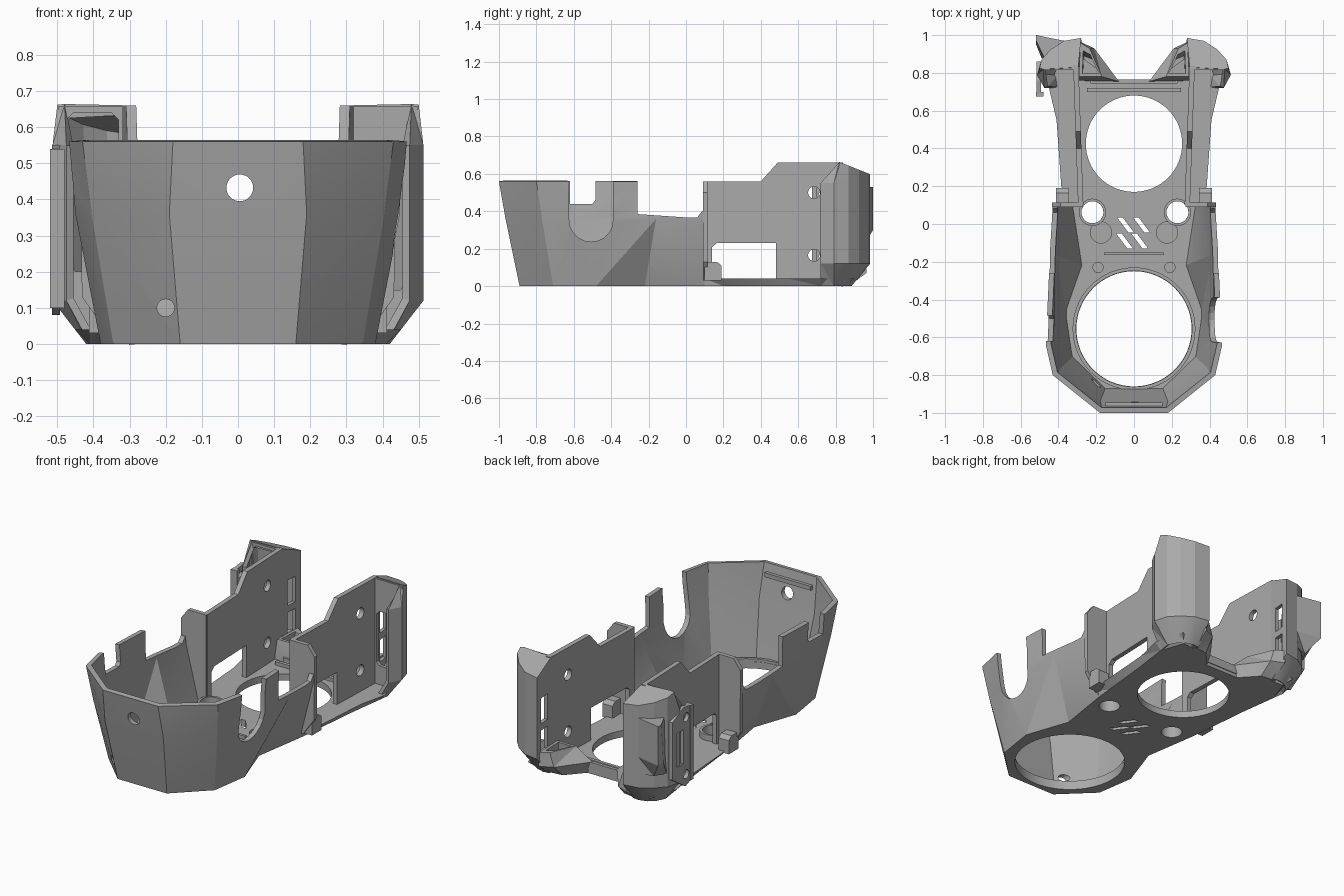
import bpy, bmesh, math

cube = bpy.data.objects.get("Cube")
if cube:
    bpy.data.objects.remove(cube, do_unlink=True)

grey = bpy.data.materials.new("plain grey plastic")
grey.use_nodes = True
colour = (0.4, 0.4, 0.4, 1)
grey.diffuse_color = colour
grey.node_tree.nodes["Principled BSDF"].inputs["Base Color"].default_value = colour


def add(name, bm, fix=True):
    if fix:
        bmesh.ops.recalc_face_normals(bm, faces=bm.faces)
    mesh = bpy.data.meshes.new(name)
    bm.to_mesh(mesh)
    bm.free()
    mesh.materials.append(grey)
    obj = bpy.data.objects.new(name, mesh)
    bpy.context.collection.objects.link(obj)
    return obj


def loft(name, rings, caps=False, top=False):
    """Skin a stack of rings; closed solid with caps, else an open sheet."""
    bm = bmesh.new()
    rows = [[bm.verts.new(p) for p in ring] for ring in rings]
    n = len(rows[0])
    for low, high in zip(rows, rows[1:]):
        for i in range(n if caps else n - 1):
            k = (i + 1) % n
            bm.faces.new((low[i], low[k], high[k], high[i]))
    if caps:
        bm.faces.new(rows[0][::-1])
    if caps or top:
        bm.faces.new(rows[-1])
    bmesh.ops.triangulate(bm, faces=[f for f in bm.faces if len(f.verts) == 4])
    return add(name, bm, caps)


def prism(name, points, a, b, axis="z"):
    place = {"z": lambda p, t: (p[0], p[1], t),
             "x": lambda p, t: (t, p[0], p[1]),
             "y": lambda p, t: (p[0], t, p[1])}[axis]
    return loft(name, [[place(p, t) for p in points] for t in (a, b)], caps=True)


def box(name, x, y, z):
    return prism(name, [(x[0], y[0]), (x[1], y[0]), (x[1], y[1]), (x[0], y[1])], *z)


def disc(u, v, r, n=32):
    return [(u + r * math.cos(2 * math.pi * i / n), v + r * math.sin(2 * math.pi * i / n))
            for i in range(n)]


def bake(obj, cutters=()):
    bpy.context.view_layer.update()
    graph = bpy.context.evaluated_depsgraph_get()
    obj.data = bpy.data.meshes.new_from_object(obj.evaluated_get(graph))
    obj.modifiers.clear()
    for c in cutters:
        bpy.data.objects.remove(c, do_unlink=True)


def cut(obj, *cutters):
    for c in cutters:
        c.hide_render = True
        mod = obj.modifiers.new("cut", "BOOLEAN")
        mod.operation, mod.solver, mod.object = "DIFFERENCE", "EXACT", c
    bake(obj, cutters)


def thicken(obj, t):
    mod = obj.modifiers.new("shell", "SOLIDIFY")
    mod.thickness, mod.offset, mod.use_even_offset = t, -1, True
    bake(obj)


def mirror(obj):
    obj.modifiers.new("mirror", "MIRROR").use_axis[0] = True
    bake(obj)


def both(half):
    """Left half listed front to back -> whole outline, counter-clockwise."""
    return [(-x, y) for x, y in reversed(half)] + list(half)


def at(points, z):
    return [(x, y, z) for x, y in points]


# Front cup: faceted shell, open at the back
foot = [(.16, -.89), (.345, -.71), (.38, -.48), (.29, -.22), (.34, .1)]
waist = [(.19, -.965), (.405, -.77), (.45, -.6), (.445, -.16), (.43, .1)]
rim = [(.18, -1), (.43, -.8), (.467, -.64), (.447, -.2), (.437, .1)]
cup = loft("front_cup", [at(both(foot), 0), at(both(waist), .36), at(both(rim), .56)])
thicken(cup, .028)
u_notch = [(-.63, .7), (-.625, .36)] + [
    (-.507 - .118 * math.cos(a * math.pi / 10), .355 - .118 * math.sin(a * math.pi / 10))
    for a in range(1, 10)] + [(-.39, .36), (-.39, .7)]
cut(cup,
    prism("notch_cutter", u_notch, .1, .7, "x"),
    prism("step_cutter", [(-.62, .44), (-.5, .44), (-.485, .46), (-.485, .7), (-.62, .7)], -.7, -.1, "x"),
    prism("side_cutter", [(-.26, .385), (.0, .367), (.06, .367), (.085, .4), (.2, .4), (.2, .7), (-.26, .7)],
          -.7, .7, "x"),
    prism("front_hole_cutter", disc(.005, .432, .037), -1.1, -.8, "y"),
    prism("small_hole_cutter", disc(-.2, .1, .024), -1.1, -.7, "y"))
box("front_ledge", (-.15, .15), (-.985, -.945), (.49, .515))

# Base plate with chamfered edge, two large openings and small holes
rear = [(.35, .2), (.38, .5), (.41, .72), (.36, .86), (.24, .85), (.12, .76)]
rear_top = [(.385, .2), (.41, .55), (.45, .72), (.4, .9), (.26, .87), (.11, .76)]
front_top = [(.16, -.895), (.345, -.715), (.38, -.49), (.3, -.22), (.345, .1)]
plate = loft("base_plate", [at(both(foot + rear), 0), at(both(front_top + rear_top), .04)], caps=True)
slots = []
for x, y in [(-.045, -.005), (.04, -.005), (-.05, -.09), (.03, -.09)]:
    slots.append(prism("slot_cutter", [(x - .045, y + .04), (x + .015, y - .04),
                                       (x + .045, y - .04), (x - .015, y + .04)], -.1, .2))
cut(plate,
    prism("front_opening", disc(0, -.555, .305, 64), -.1, .2),
    prism("rear_opening", disc(0, .425, .255, 64), -.1, .2),
    prism("hole_cutter", disc(.23, .062, .058), -.1, .2),
    prism("hole_cutter", disc(-.22, .062, .058), -.1, .2),
    *[prism("recess_cutter", disc(s * .175, -.045, .056), .025, .2) for s in (-1, 1)],
    *[prism("recess_cutter", disc(s * .19, -.23, .027), .02, .2) for s in (-1, 1)],
    *slots)


# Raised lip around the front opening, and bosses around the small holes
def ring(name, x, y, outer, inner, z):
    obj = prism(name, disc(x, y, outer, 64), .03, z)
    cut(obj, prism("bore_cutter", disc(x, y, inner, 64), -.1, .3))


ring("front_lip", 0, -.555, .325, .307, .055)
for side, x in (("left", .23), ("right", -.22)):
    ring(side + "_boss", x, .062, .072, .058, .075)
box("cross_rib", (-.16, .16), (-.165, -.15), (.03, .06))
box("rear_rib", (-.25, .25), (.70, .72), (.03, .06))
box("rear_edge", (-.23, .23), (.745, .765), (.02, .07))

# Upright rear side walls with window and screw holes
wall = prism("side_walls", [(.1, .02), (.1, .56), (.4, .56), (.49, .66), (.84, .66), (.84, .03)],
             .275, .303, "x")
cut(wall,
    prism("window_cutter", [(.14, .04), (.14, .21), (.165, .23), (.48, .23), (.48, .04)], .1, .6, "x"),
    *[prism("screw_cutter", disc(.685, z, .032), .1, .6, "x") for z in (.5, .165)])
for v in wall.data.vertices:
    v.co.x += .035 * (v.co.y - .3)
mirror(wall)

# Cross panels closing the cup's back corners, with low feet behind them
panel = prism("corner_panels", [(.272, .03), (.36, .03), (.432, .13), (.435, .5), (.39, .56), (.272, .56)],
              .09, .115, "y")
mirror(panel)
mirror(prism("panel_feet", [(.1, .03), (.1, .13), (.165, .13), (.19, .11), (.19, .03)], .345, .412, "x"))

# Rear corner ears: rounded shells with a sloping cap
low = [(.41, .72), (.42, .79), (.395, .84), (.36, .87), (.31, .885), (.27, .88), (.28, .83)]
full = [(.475, .72), (.513, .79), (.49, .87), (.44, .925), (.37, .97), (.28, .985), (.295, .83)]
cap = [(.48, .82), (.5, .825)] + full[2:]
ear = loft("rear_ears", [at(low, 0), at(full, .12), at(full, .55),
                         [(x, y, .66 - .4 * (y - .83)) for x, y in cap]], top=True)
thicken(ear, .022)
cut(ear, *[box("ear_slot_cutter", (.2, .34), (.875, .94), z) for z in ((.14, .27), (.31, .46))])
mirror(ear)

# Front faces of the ears, each with its own opening
for side, s, low_z, high_z in (("left", 1, .15, .47), ("right", -1, .2, .64)):
    face = prism(side + "_ear_front", [(s * x, z) for x, z in
                 ((.30, .03), (.41, .03), (.48, .12), (.497, .55), (.497, .658), (.30, .658))],
                 .815, .835, "y")
    cut(face, prism("opening_cutter", [(s * x, z) for x, z in (
        (.33, low_z + .02), (.35, low_z), (.45, low_z), (.47, low_z + .03),
        (.475, high_z - .02), (.455, high_z), (.35, high_z), (.33, high_z - .02))], .7, .9, "y"))

# Angled air ducts between plate and ears
duct = loft("angled_ducts", [at([(.1, .75), (.2, .86), (.28, .87), (.29, .76)], 0),
                             at([(.08, .755), (.21, .93), (.285, .965), (.29, .76)], .07),
                             at([(.17, .78), (.235, .93), (.285, .96), (.29, .78)], .15)], caps=True)
cut(duct, loft("duct_cutter", [at([(.17, .79), (.215, .87), (.265, .89), (.27, .79)], .03),
                               at([(.19, .80), (.24, .91), (.27, .93), (.275, .80)], .2)], caps=True))
mirror(duct)

# Mounting bracket and corner fin on the right ear
bracket = prism("right_bracket", [(.69, .1), (.74, .08), (.86, .16), (.86, .5), (.76, .55), (.69, .54)],
                -.515, -.492, "x")
cut(bracket, *[prism("screw_cutter", disc(.735, z, .026), -.7, -.4, "x") for z in (.15, .485)],
    prism("slot_cutter", [(.76, .22), (.82, .22), (.82, .42), (.76, .42)], -.7, -.4, "x"))
box("bracket_tab", (-.52, -.48), (.675, .70), (.1, .54))
loft("right_corner_fin", [at([(-.49, .88), (-.45, .94), (-.38, .965), (-.46, .87)], .2),
                          at([(-.518, .95), (-.518, 1.0), (-.37, .97), (-.47, .86)], .3),
                          at([(-.518, .97), (-.518, 1.0), (-.37, .97), (-.47, .87)], .53)], caps=True)

# Crisp facets, smooth round holes
bpy.ops.object.select_all(action="DESELECT")
for obj in bpy.context.collection.objects:
    if obj.type == "MESH" and grey.name in obj.data.materials:
        obj.select_set(True)
        bpy.context.view_layer.objects.active = obj
bpy.ops.object.shade_smooth_by_angle(angle=math.radians(14))
